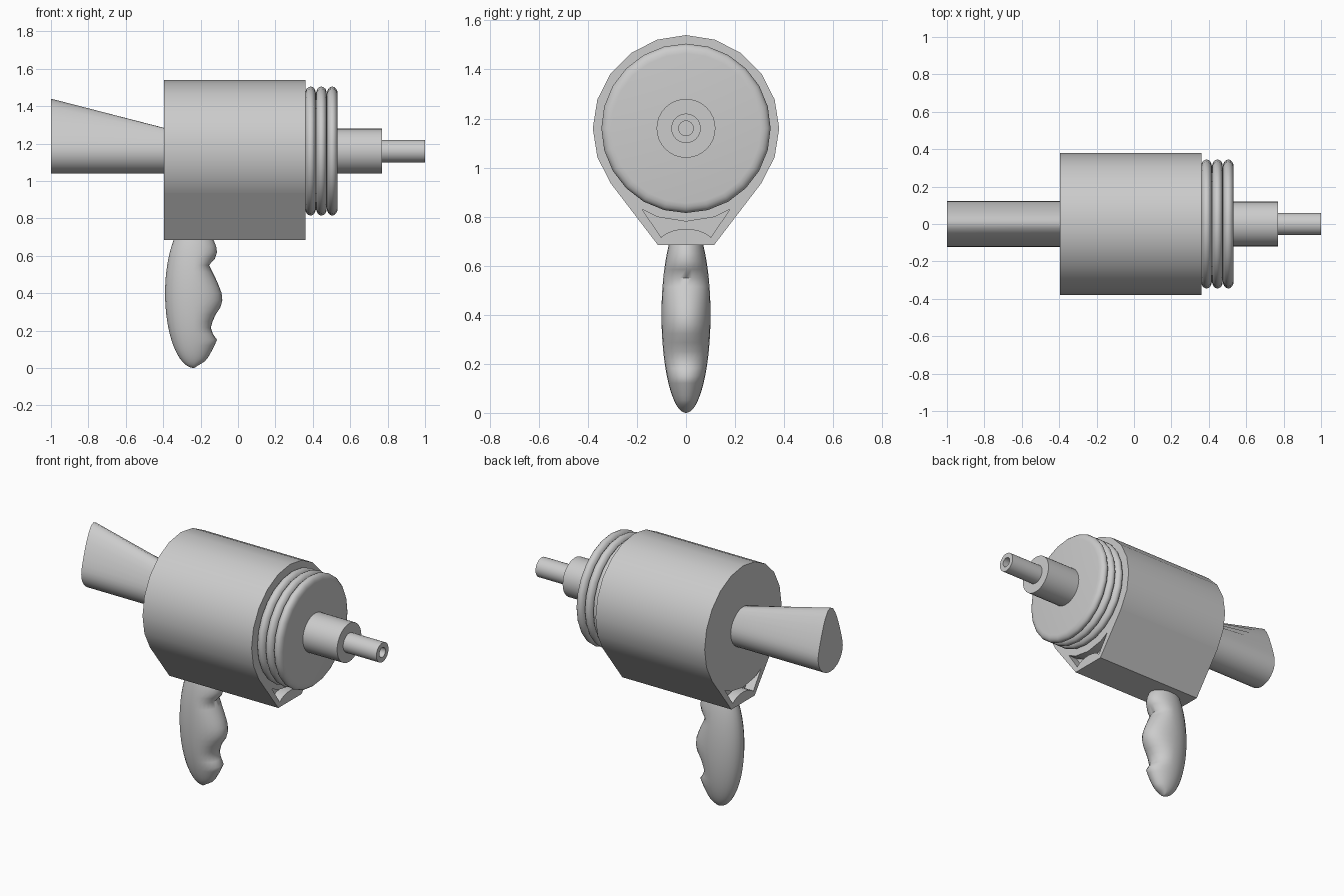
import bpy, bmesh, math

if "Cube" in bpy.data.objects:
    bpy.data.objects.remove(bpy.data.objects["Cube"])

CZ = 1.16  # height of the barrel axis


def finish(name, bm, angle=35):
    bmesh.ops.recalc_face_normals(bm, faces=bm.faces)
    me = bpy.data.meshes.new(name)
    bm.to_mesh(me)
    bm.free()
    ob = bpy.data.objects.new(name, me)
    bpy.context.collection.objects.link(ob)
    bpy.ops.object.select_all(action='DESELECT')
    ob.select_set(True)
    bpy.context.view_layer.objects.active = ob
    bpy.ops.object.shade_smooth_by_angle(angle=math.radians(angle))
    return ob


def loft(name, rings, cap=True, angle=35):
    bm = bmesh.new()
    vs = [[bm.verts.new(p) for p in r] for r in rings]
    n = len(vs[0])
    for a, b in zip(vs, vs[1:]):
        for i in range(n):
            j = (i + 1) % n
            bm.faces.new((a[i], a[j], b[j], b[i]))
    if cap:
        bm.faces.new(vs[0])
        bm.faces.new(vs[-1])
    return finish(name, bm, angle)


def prism(name, yz, x0, x1):
    return loft(name, [[(x, y, z) for y, z in yz] for x in (x0, x1)])


def circle(r, n):
    return [(r * math.sin(2 * math.pi * i / n), CZ + r * math.cos(2 * math.pi * i / n)) for i in range(n)]


def lathe(name, profile, n, cap=True):
    return loft(name, [[(x, y, z) for y, z in circle(r, n)] for x, r in profile], cap)


# Body: round drum with sides running down to a narrow flat base
X0, X1 = -0.395, 0.36
drum = circle(0.38, 20)
lathe("drum", [(X0, 0.38), (X1, 0.38)], 20)
sy, sz = drum[7]
prism("base_core", [(-sy, sz), (sy, sz), (0.115, 0.685), (-0.115, 0.685)], X0 + 0.06, X1 - 0.06)
for s, side in ((1, "right"), (-1, "left")):
    prism("side_panel_" + side,
          [(s * sy, sz), (s * 0.115, 0.685), (s * 0.09, 0.70), (s * 0.2, 0.86)], X0, X1)
arch = [(0.115 * math.cos(math.pi * i / 12), 0.685 + 0.065 * math.sin(math.pi * i / 12)) for i in range(13)]
prism("base_rail", arch, X0, X1)

# Ribbed front collar
ribs = [(0.35, 0.30)]
for c in (0.388, 0.446, 0.504):
    for k in range(9):
        a = math.pi * k / 8
        ribs.append((c - 0.029 * math.cos(a), 0.305 + 0.04 * math.sin(a)))
lathe("ribbed_collar", ribs, 24)

# Stepped nozzle with a bored tip
lathe("nozzle_base", [(0.50, 0.12), (0.77, 0.12)], 32)
lathe("nozzle_tip", [(0.75, 0.06), (1.0, 0.06), (1.0, 0.03), (0.80, 0.03)], 32)


# Rear horn: round at the drum, rising to a point at the back
def horn_ring(x, lift):
    ring = []
    for i in range(32):
        a = 2 * math.pi * i / 32
        s = math.sin(a)
        ring.append((x, 0.122 * math.cos(a), CZ + 0.12 * s + lift * max(s, 0) ** 3))
    return ring


loft("rear_horn", [horn_ring(-1.0, 0.16), horn_ring(-0.38, 0.0)])

# Handle: tall ellipsoid with finger grooves along the front
FRONT = [(0, -0.235), (0.04, -0.17), (0.10, -0.135), (0.155, -0.11), (0.20, -0.15), (0.27, -0.13),
         (0.33, -0.09), (0.38, -0.08), (0.46, -0.11), (0.55, -0.155), (0.60, -0.11),
         (0.66, -0.118), (0.70, -0.14), (0.80, -0.235)]


def front_x(z):
    for (z0, xa), (z1, xb) in zip(FRONT, FRONT[1:]):
        if z <= z1:
            return xa + (xb - xa) * (z - z0) / (z1 - z0)
    return FRONT[-1][1]


rings = []
for k in range(33):
    z = 0.4 - 0.4 * math.cos(math.pi * (0.01 + 0.98 * k / 32))
    w = math.sqrt(max(0, 1 - ((z - 0.4) / 0.4) ** 2))
    ring = []
    for i in range(24):
        a = 2 * math.pi * i / 24
        c = math.cos(a)
        rx = front_x(z) + 0.235 if c > 0 else 0.155 * w
        ring.append((-0.235 + rx * c, 0.1 * w * math.sin(a), z))
    rings.append(ring)
loft("handle", rings, angle=60)
